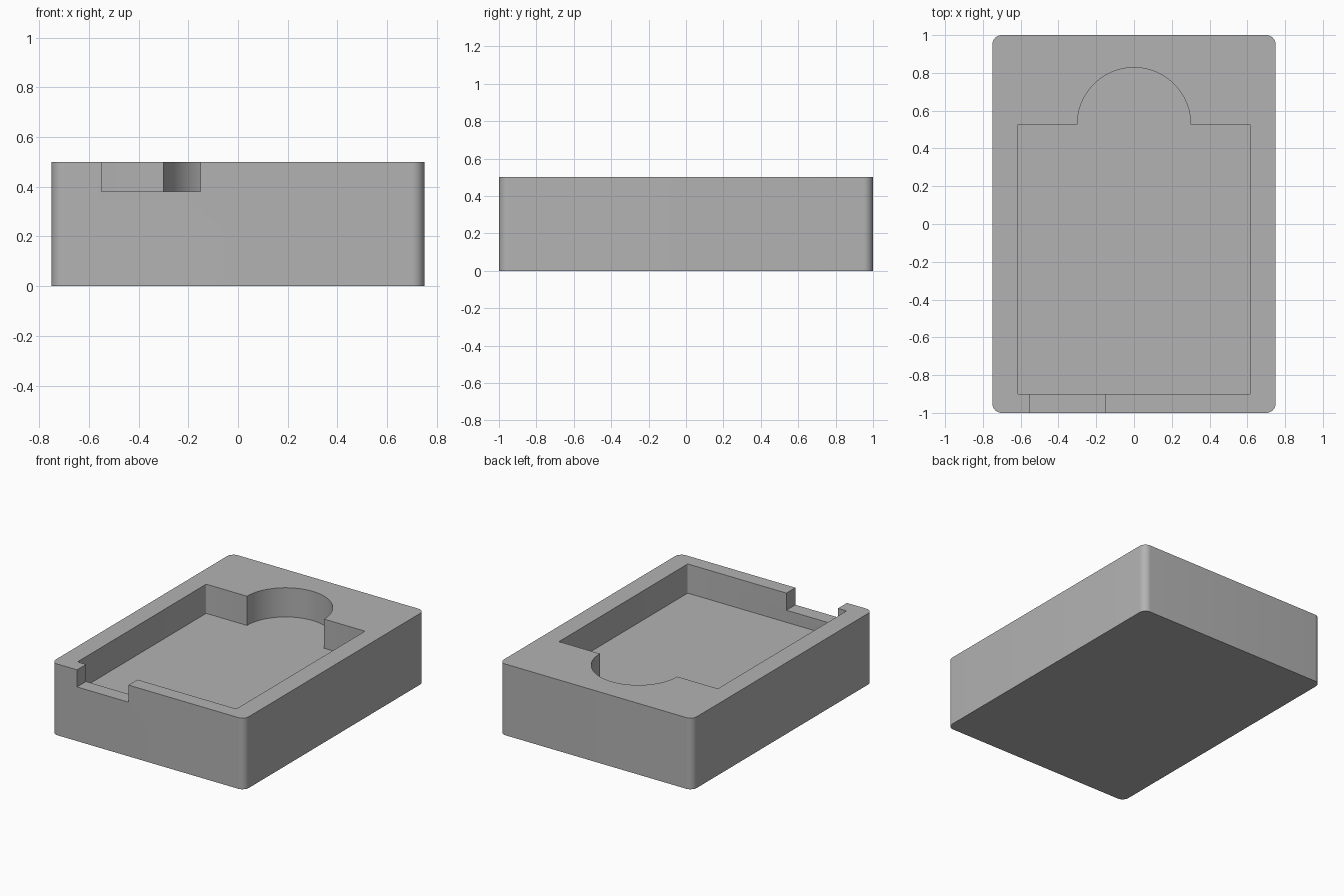
import bpy, bmesh, math

cube = bpy.data.objects.get("Cube")
if cube:
    bpy.data.objects.remove(cube, do_unlink=True)

GREY = (0.45, 0.45, 0.45, 1.0)
mat = bpy.data.materials.new("plain grey")
mat.use_nodes = True
mat.diffuse_color = GREY
mat.node_tree.nodes["Principled BSDF"].inputs["Base Color"].default_value = GREY


def arc(cx, cy, r, start, end, steps):
    """Points along a circular arc, angles in degrees."""
    angles = [math.radians(start + (end - start) * i / steps) for i in range(steps + 1)]
    return [(cx + r * math.cos(a), cy + r * math.sin(a)) for a in angles]


def rounded_corners(x, y0, y1, r, steps):
    """Four corner arcs, counter-clockwise from the front right corner."""
    centres = [(-x + r, y0 + r), (x - r, y0 + r), (x - r, y1 - r), (-x + r, y1 - r)]
    return [arc(cx, cy, r, 180 + 90 * i, 270 + 90 * i, steps)
            for i, (cx, cy) in enumerate(centres)]


def prism(name, outline, z0, z1):
    """Solid made by extruding a flat outline upward."""
    bm = bmesh.new()
    face = bm.faces.new([bm.verts.new((x, y, z0)) for x, y in outline])
    result = bmesh.ops.extrude_face_region(bm, geom=[face])
    tops = [v for v in result["geom"] if isinstance(v, bmesh.types.BMVert)]
    bmesh.ops.translate(bm, verts=tops, vec=(0, 0, z1 - z0))
    bmesh.ops.recalc_face_normals(bm, faces=bm.faces)
    mesh = bpy.data.meshes.new(name)
    bm.to_mesh(mesh)
    bm.free()
    mesh.materials.append(mat)
    obj = bpy.data.objects.new(name, mesh)
    bpy.context.collection.objects.link(obj)
    return obj


# Rounded block
tray = prism("tray_body", sum(rounded_corners(0.75, -1, 1, 0.05, 10), []), 0, 0.5)

# Pocket with a half-round recess in its back edge
back = 0.528
front_r, front_l, back_l, back_r = rounded_corners(0.617, -0.9, back, 0.008, 3)
pocket_outline = front_r + front_l + back_l + arc(0, back, 0.3, 0, 180, 48) + back_r
pocket = prism("pocket_cutter", pocket_outline, 0.295, 0.7)

# Notch through the front wall
notch = prism("notch_cutter", [(-0.55, -1.2), (-0.15, -1.2), (-0.15, -0.8), (-0.55, -0.8)],
              0.38, 0.7)

bpy.ops.object.select_all(action="DESELECT")
bpy.context.view_layer.objects.active = tray
tray.select_set(True)
for cutter in (pocket, notch):
    cutter.hide_render = True
    mod = tray.modifiers.new(cutter.name, "BOOLEAN")
    mod.operation = "DIFFERENCE"
    mod.solver = "EXACT"
    mod.object = cutter
    bpy.ops.object.modifier_apply(modifier=mod.name)
    bpy.data.objects.remove(cutter, do_unlink=True)

# Smooth rounded walls, crisp edges
bpy.ops.object.shade_smooth_by_angle(angle=math.radians(31))
